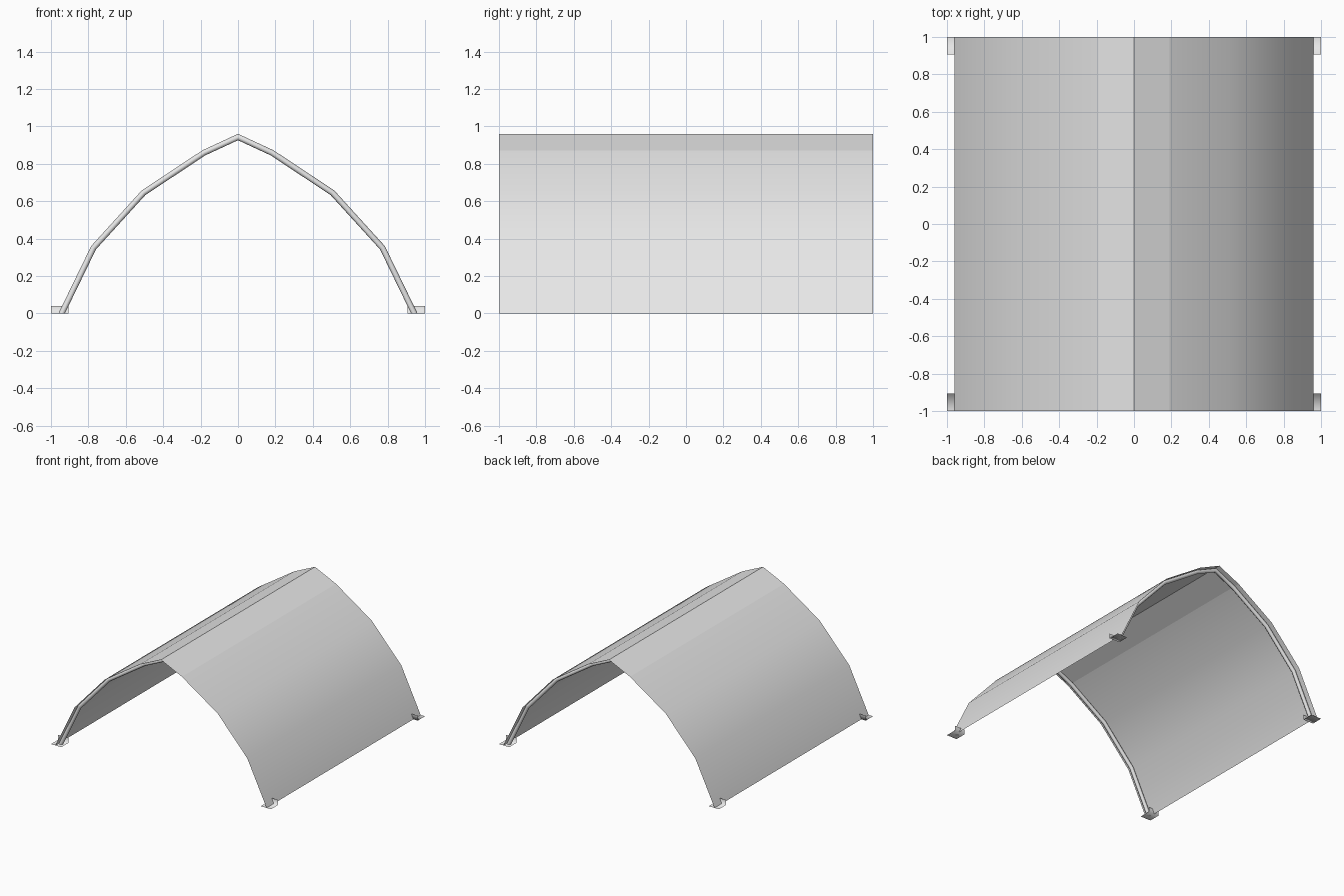
import bpy
import bmesh
import math
from mathutils import Vector

cube = bpy.data.objects.get("Cube")
if cube:
    bpy.data.objects.remove(cube)

grey = bpy.data.materials.new("light grey")
grey.use_nodes = True
colour = (0.8, 0.8, 0.8, 1)
grey.diffuse_color = colour
grey.node_tree.nodes["Principled BSDF"].inputs["Base Color"].default_value = colour

# Arch profile in x and z, from one ground edge over the ridge to the other
HALF = [(0.96, 0), (0.785, 0.36), (0.515, 0.657), (0.19, 0.872)]
ARCH = HALF + [(0, 0.96)] + [(-x, z) for x, z in reversed(HALF)]
POINTS = [Vector((x, 0, z)) for x, z in ARCH]
LAST = len(POINTS) - 1
RADIUS = 0.0155


def finish(bm, name):
    mesh = bpy.data.meshes.new(name)
    bm.to_mesh(mesh)
    bm.free()
    obj = bpy.data.objects.new(name, mesh)
    bpy.context.collection.objects.link(obj)
    mesh.materials.append(grey)
    return obj


def loft(rows, closed=False, smooth=True):
    """Skin neighbouring rows of points with quads."""
    bm = bmesh.new()
    grid = [[bm.verts.new(p) for p in row] for row in rows]
    for a, b in zip(grid, grid[1:]):
        n = len(a)
        for i in range(n if closed else n - 1):
            j = (i + 1) % n
            face = bm.faces.new((a[i], a[j], b[j], b[i]))
            face.smooth = smooth
    if closed:
        bm.faces.new(grid[0])
        bm.faces.new(grid[-1])
        bmesh.ops.recalc_face_normals(bm, faces=bm.faces)
    return bm, grid


# Canopy sheet, creased at the ridge and beside the ridge strips
bm, grid = loft([[p + Vector((0, y, 0)) for y in (-1, 1)] for p in POINTS])
for k in range(3, 6):
    bm.edges.get(grid[k]).smooth = False
for face in bm.faces:
    if face.normal.z < 0 or face.normal.length == 0:
        face.normal_update()
if sum(f.normal.z for f in bm.faces) < 0:
    bmesh.ops.reverse_faces(bm, faces=bm.faces)
finish(bm, "canopy")


def mitre(i):
    """Inward mitre vector giving a constant tube width along the arch."""
    def normal(a, b):
        d = (POINTS[b] - POINTS[a]).normalized()
        return Vector((-d.z, 0, d.x))
    first = normal(max(i - 1, 0), max(i, 1))
    second = normal(min(i, LAST - 1), min(i + 1, LAST))
    if i in (0, LAST):
        return Vector((1 / first.x, 0, 0))
    m = (first + second).normalized()
    return m / m.dot(first)


# Round ribs just under each end of the canopy
for name, side in (("front_rib", -1), ("back_rib", 1)):
    rings = []
    for i, p in enumerate(POINTS):
        m = mitre(i)
        centre = p + m * RADIUS + Vector((0, side * 0.95, 0))
        rings.append([centre + m * RADIUS * math.cos(t) + Vector((0, RADIUS * math.sin(t), 0))
                      for t in (math.tau * k / 8 for k in range(8))])
    bm, _ = loft(rings, closed=True)
    finish(bm, name)

# Bent corner feet: a ground plate with an upright lip on the inner side
for end, sy in (("front", -1), ("back", 1)):
    for hand, sx in (("left", 1), ("right", -1)):
        profile = [(1, 0), (0.906, 0), (0.906, 0.04)]
        bm, _ = loft([[(sx * x, sy * y, z) for y, z in profile] for x in (0.906, 1)])
        if sx * sy < 0:
            bmesh.ops.reverse_faces(bm, faces=bm.faces)
        finish(bm, f"{end}_{hand}_foot")
